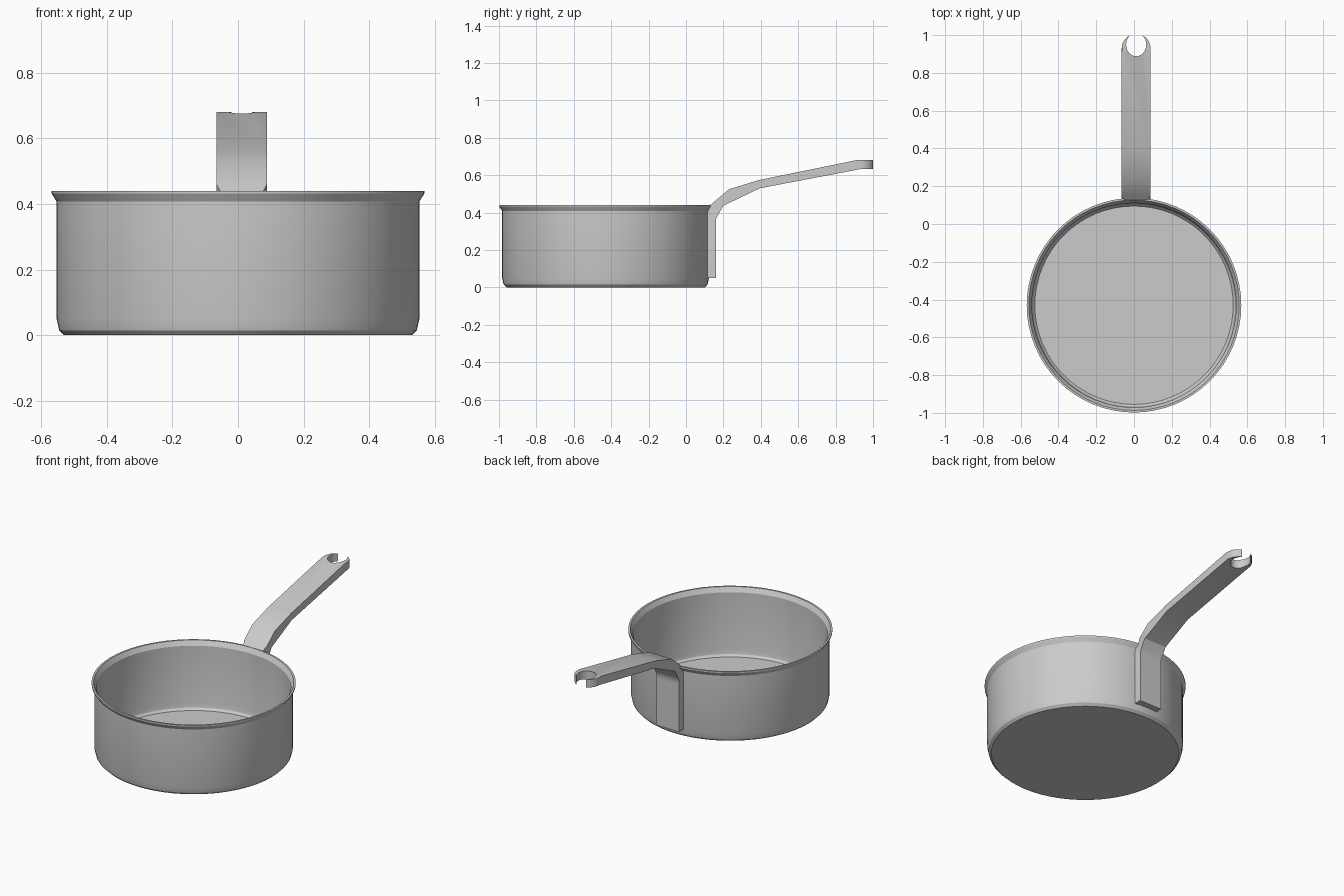
import bpy, bmesh, math

cube = bpy.data.objects.get("Cube")
if cube:
    bpy.data.objects.remove(cube)

steel = bpy.data.materials.new("steel grey")
steel.use_nodes = True
grey = (0.6, 0.6, 0.6, 1)
steel.diffuse_color = grey
steel.node_tree.nodes["Principled BSDF"].inputs["Base Color"].default_value = grey

SEGMENTS = 64
PAN_Y = -0.43
HANDLE_X = 0.0115
HALF_WIDTH = 0.0765


def finish(name, bm):
    """Turn a bmesh into a named steel object with sharp edges kept."""
    bmesh.ops.recalc_face_normals(bm, faces=bm.faces)
    mesh = bpy.data.meshes.new(name)
    bm.to_mesh(mesh)
    bm.free()
    mesh.materials.append(steel)
    obj = bpy.data.objects.new(name, mesh)
    bpy.context.collection.objects.link(obj)
    return obj


def smooth(obj):
    bpy.ops.object.select_all(action="DESELECT")
    obj.select_set(True)
    bpy.context.view_layer.objects.active = obj
    bpy.ops.object.shade_smooth_by_angle(angle=math.radians(28))


def skin(bm, rings):
    """Bridge closed rings of points with quads and cap both ends."""
    loops = [[bm.verts.new(p) for p in ring] for ring in rings]
    for a, b in zip(loops, loops[1:]):
        for i in range(len(a)):
            j = (i + 1) % len(a)
            bm.faces.new((a[i], a[j], b[j], b[i]))
    bm.faces.new(loops[0])
    bm.faces.new(loops[-1])


def circle(radius, z):
    turns = [2 * math.pi * i / SEGMENTS for i in range(SEGMENTS)]
    return [(radius * math.cos(t), PAN_Y + radius * math.sin(t), z) for t in turns]


# Pan: outer wall, flared rim, inner wall and floor as (radius, height)
pan_profile = [(0.53, 0), (0.545, 0.015), (0.553, 0.05), (0.553, 0.408),
               (0.568, 0.432), (0.568, 0.44), (0.557, 0.44), (0.541, 0.412),
               (0.541, 0.06), (0.536, 0.035), (0.525, 0.022)]
bm = bmesh.new()
skin(bm, [circle(r, z) for r, z in pan_profile])
smooth(finish("pan_body", bm))

# Handle sections: underside (y, z), upper side (y, z), upper half width
sections = [((0.16, 0.05), (0.115, 0.05), HALF_WIDTH),
            ((0.16, 0.34), (0.115, 0.4), HALF_WIDTH),
            ((0.16, 0.365), (0.13, 0.44), 0.066),
            ((0.17, 0.385), (0.153, 0.46), HALF_WIDTH),
            ((0.2, 0.437), (0.23, 0.525), HALF_WIDTH),
            ((0.395, 0.53), (0.39, 0.574), HALF_WIDTH),
            ((0.93, 0.632), (0.91, 0.68), HALF_WIDTH)]
rings = []
for (yu, zu), (yt, zt), half in sections:
    rings.append([(HANDLE_X - HALF_WIDTH, yu, zu), (HANDLE_X + HALF_WIDTH, yu, zu),
                  (HANDLE_X + half, yt, zt), (HANDLE_X - half, yt, zt)])
# Rounded flat tip
for step in range(1, 8):
    t = math.radians(10 * step)
    half, y = HALF_WIDTH * math.cos(t), 0.93 + HALF_WIDTH * math.sin(t)
    rings.append([(HANDLE_X - half, y, 0.632), (HANDLE_X + half, y, 0.632),
                  (HANDLE_X + half, y, 0.68), (HANDLE_X - half, y, 0.68)])
bm = bmesh.new()
skin(bm, rings)
handle = finish("handle", bm)

# Hanging notch cut through the tip
bm = bmesh.new()
turns = [2 * math.pi * i / 32 for i in range(32)]
skin(bm, [[(HANDLE_X + 0.053 * math.cos(t), 0.95 + 0.062 * math.sin(t), z)
           for t in turns] for z in (0.5, 0.8)])
cutter = finish("notch_cutter", bm)
cutter.hide_render = True
cut = handle.modifiers.new("notch", "BOOLEAN")
cut.operation = "DIFFERENCE"
cut.solver = "EXACT"
cut.object = cutter
bpy.context.view_layer.objects.active = handle
bpy.ops.object.modifier_apply(modifier=cut.name)
bpy.data.objects.remove(cutter)
smooth(handle)
